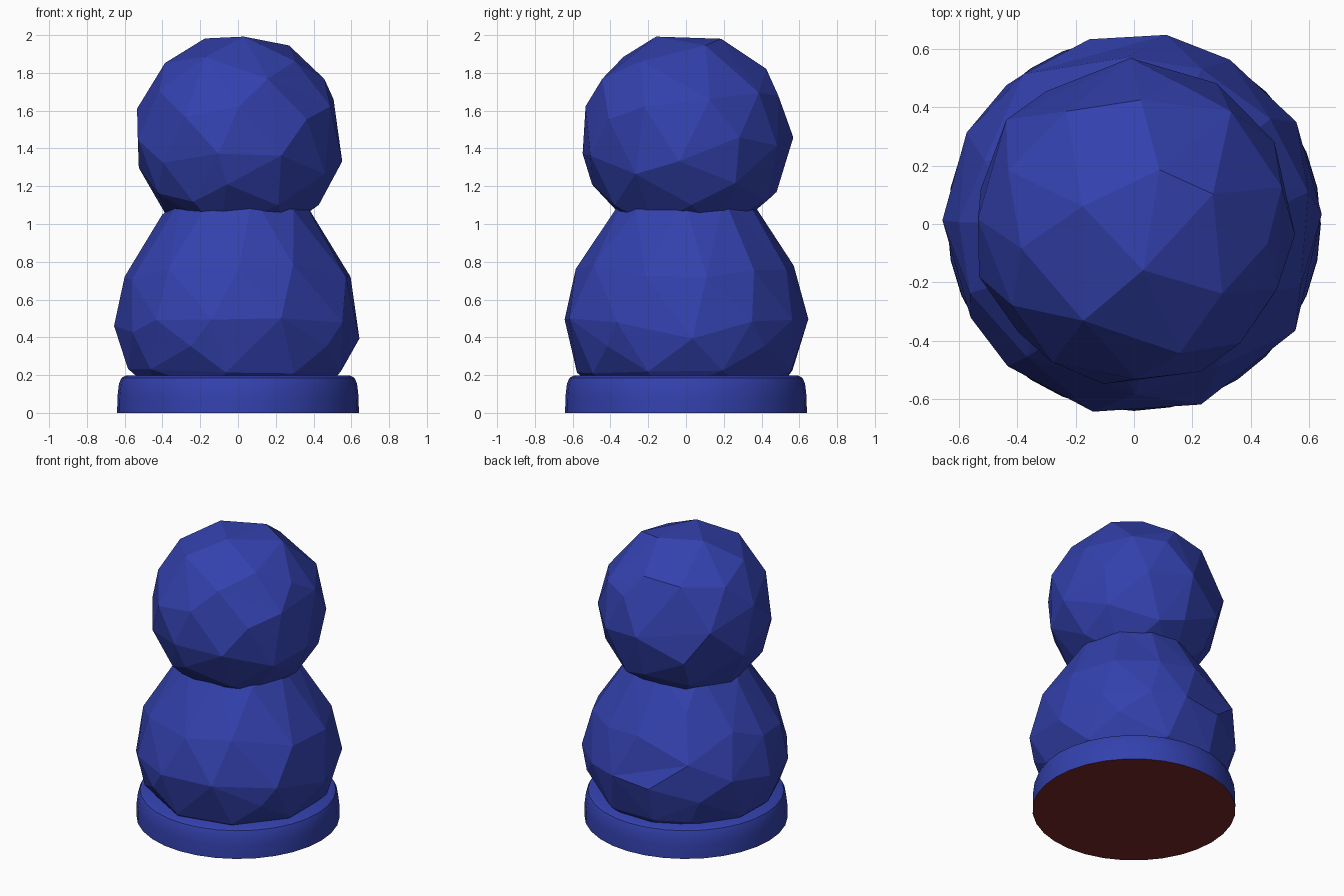
import bpy, bmesh, math
from mathutils import Vector

cube = bpy.data.objects.get("Cube")
if cube:
    bpy.data.objects.remove(cube, do_unlink=True)


def make_material(name, color):
    mat = bpy.data.materials.new(name)
    mat.use_nodes = True
    mat.diffuse_color = (*color, 1)
    mat.node_tree.nodes["Principled BSDF"].inputs["Base Color"].default_value = (*color, 1)
    return mat


blue = make_material("blue", (0.033, 0.053, 0.42))
dark_red = make_material("dark red", (0.2, 0.021, 0.024))


def add_object(name, bm, *mats):
    mesh = bpy.data.meshes.new(name)
    bm.to_mesh(mesh)
    bm.free()
    for m in mats:
        mesh.materials.append(m)
    obj = bpy.data.objects.new(name, mesh)
    bpy.context.collection.objects.link(obj)
    return obj


def radius_at(profile, z):
    for (r0, z0), (r1, z1) in zip(profile, profile[1:]):
        if z <= z1:
            return r0 + (r1 - r0) * max(0, z - z0) / (z1 - z0)
    return profile[-1][0]


def add_faceted(name, shape, ratio):
    """Fine ball moved onto a shape, then reduced to irregular flat facets."""
    bm = bmesh.new()
    bmesh.ops.create_icosphere(bm, subdivisions=5, radius=1)
    for v in bm.verts:
        v.co = shape(v.co)
    obj = add_object(name, bm, blue)
    reduce = obj.modifiers.new("facets", 'DECIMATE')
    reduce.ratio = ratio
    return obj


# Pear-shaped body
BODY = [(0, 0.08), (0.46, 0.11), (0.555, 0.2), (0.605, 0.3), (0.638, 0.42), (0.643, 0.5),
        (0.63, 0.6), (0.592, 0.72), (0.525, 0.84), (0.44, 0.96), (0.385, 1.07),
        (0.3, 1.16), (0, 1.22)]


def body_shape(p):
    z = 0.5 + p.z * (0.72 if p.z > 0 else 0.42)
    flat = Vector((p.x, p.y, 0))
    if flat.length > 1e-6:
        flat = flat.normalized() * radius_at(BODY, z)
    return flat + Vector((0, 0, z))


add_faceted("body", body_shape, 0.022)

# Round head
add_faceted("head", lambda p: p * 0.548 + Vector((0, 0, 1.455)), 0.018)

# Base disc with a rounded rim and a dark underside
SIDES = 32
PROFILE = [(0.64, 0), (0.638, 0.09), (0.63, 0.155), (0.617, 0.185), (0.595, 0.197)]
bm = bmesh.new()
rings = []
for r, z in PROFILE:
    rings.append([bm.verts.new((r * math.cos(a), r * math.sin(a), z))
                  for a in (i * math.tau / SIDES for i in range(SIDES))])
for low, high in zip(rings, rings[1:]):
    for i in range(SIDES):
        j = (i + 1) % SIDES
        bm.faces.new((low[i], low[j], high[j], high[i]))
bm.faces.new(rings[-1])
bottom = bm.faces.new(rings[0][::-1])
bottom.material_index = 1
base = add_object("base", bm, blue, dark_red)

bpy.ops.object.select_all(action='DESELECT')
base.select_set(True)
bpy.context.view_layer.objects.active = base
bpy.ops.object.shade_smooth_by_angle(angle=math.radians(35))
